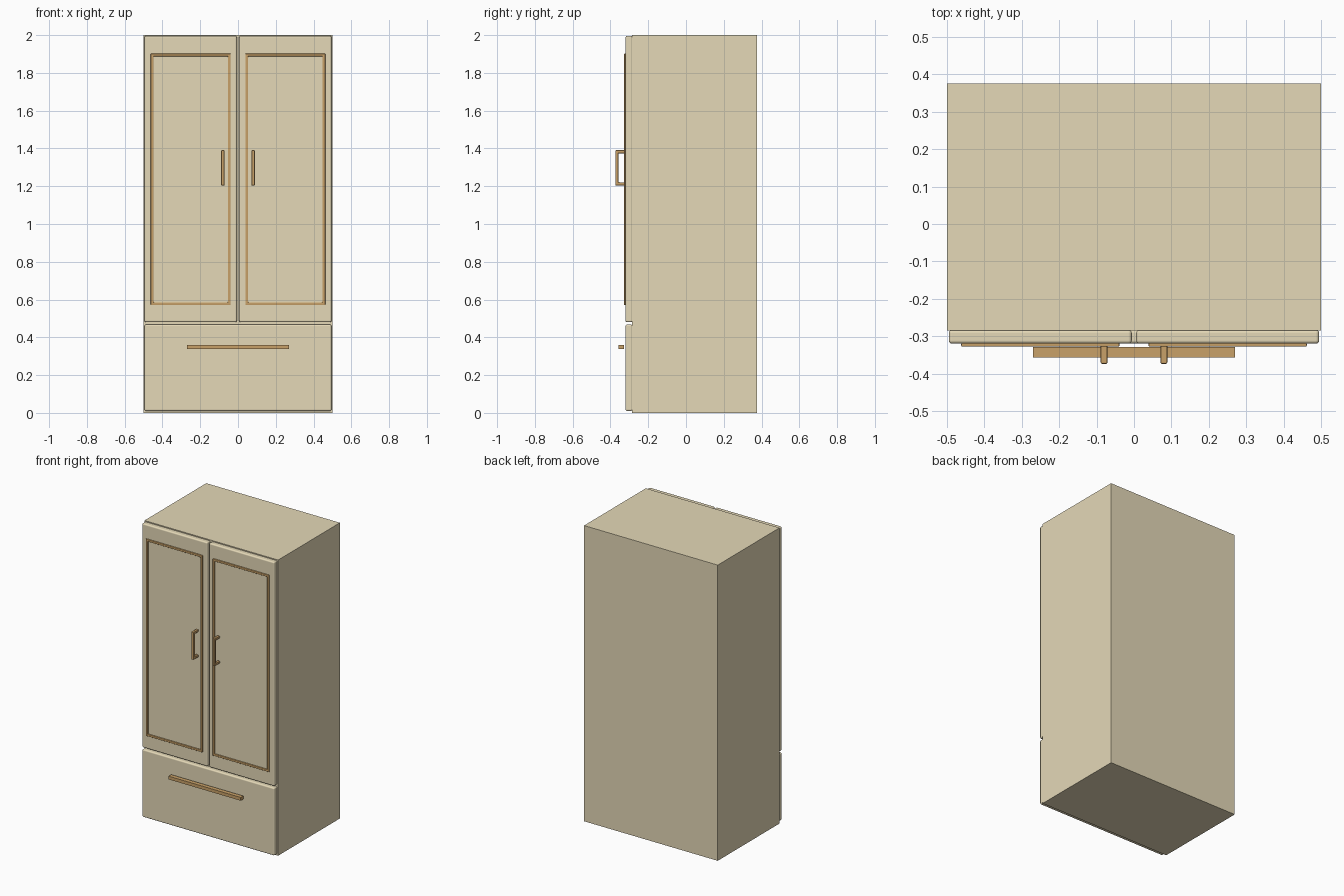
import bpy, bmesh
from mathutils import Vector

cube = bpy.data.objects.get("Cube")
if cube:
    bpy.data.objects.remove(cube, do_unlink=True)


def material(name, rgb):
    m = bpy.data.materials.new(name)
    m.use_nodes = True
    m.diffuse_color = (*rgb, 1)
    m.node_tree.nodes["Principled BSDF"].inputs["Base Color"].default_value = (*rgb, 1)
    return m


CREAM = material("cream_enamel", (0.78, 0.69, 0.475))
BRONZE = material("warm_bronze", (0.58, 0.355, 0.138))


def finish(name, bm, mat, bevel=0, segments=2):
    """Turn a bmesh into an object, with optional softly rounded edges."""
    bmesh.ops.recalc_face_normals(bm, faces=bm.faces)
    mesh = bpy.data.meshes.new(name)
    bm.to_mesh(mesh)
    bm.free()
    mesh.materials.append(mat)
    ob = bpy.data.objects.new(name, mesh)
    bpy.context.collection.objects.link(ob)
    if bevel:
        mesh.shade_smooth()
        mod = ob.modifiers.new("Rounded edges", "BEVEL")
        mod.width, mod.segments = bevel, segments
        mod.harden_normals = True
    return ob


def box(name, lo, hi, mat, bevel=0, segments=2):
    lo, hi = Vector(lo), Vector(hi)
    bm = bmesh.new()
    for v in bmesh.ops.create_cube(bm, size=1)["verts"]:
        v.co = (lo + hi) / 2 + v.co * (hi - lo)
    return finish(name, bm, mat, bevel, segments)


def extrude(bm, faces, vec):
    out = bmesh.ops.extrude_face_region(bm, geom=faces, use_keep_orig=True)["geom"]
    moved = [g for g in out if isinstance(g, bmesh.types.BMVert)]
    bmesh.ops.translate(bm, verts=moved, vec=vec)


def trim_frame(name, x0, x1, z0, z1, width, front, back):
    """Rectangular moulding: a ring of four mitred faces, extruded."""
    bm = bmesh.new()

    def loop(d):
        corners = [(x0 + d, z0 + d), (x1 - d, z0 + d), (x1 - d, z1 - d), (x0 + d, z1 - d)]
        return [bm.verts.new((x, front, z)) for x, z in corners]

    outer, inner = loop(0), loop(width)
    ring = [bm.faces.new((outer[i - 1], outer[i], inner[i], inner[i - 1])) for i in range(4)]
    extrude(bm, ring, (0, back - front, 0))
    return finish(name, bm, BRONZE, 0.003)


def pull_handle(name, x0, x1, z0, z1, front, back, thick):
    """C-shaped side profile extruded across its width."""
    inner = front + thick
    profile = [(back, z0), (front, z0), (front, z1), (back, z1),
               (back, z1 - thick), (inner, z1 - thick),
               (inner, z0 + thick), (back, z0 + thick)]
    bm = bmesh.new()
    face = bm.faces.new([bm.verts.new((x0, y, z)) for y, z in profile])
    extrude(bm, [face], (x1 - x0, 0, 0))
    return finish(name, bm, BRONZE, 0.004)


# Cabinet
box("cabinet", (-0.5, -0.285, 0), (0.5, 0.375, 2), CREAM)

# Paired upper doors with moulding and handles
for side, s in (("left", 1), ("right", -1)):
    def span(a, b):
        return sorted((s * a, s * b))

    x0, x1 = span(0.006, 0.495)
    box(side + "_door", (x0, -0.32, 0.48), (x1, -0.283, 1.996), CREAM, 0.009, 4)
    x0, x1 = span(0.039, 0.462)
    trim_frame(side + "_door_trim", x0, x1, 0.57, 1.902, 0.015, -0.328, -0.318)
    x0, x1 = span(0.071, 0.089)
    pull_handle(side + "_door_handle", x0, x1, 1.204, 1.391, -0.374, -0.319, 0.017)

# Bottom drawer and its bar
box("drawer", (-0.495, -0.32, 0.01), (0.495, -0.283, 0.468), CREAM, 0.009, 4)
box("drawer_bar", (-0.27, -0.357, 0.338), (0.27, -0.329, 0.36), BRONZE)
